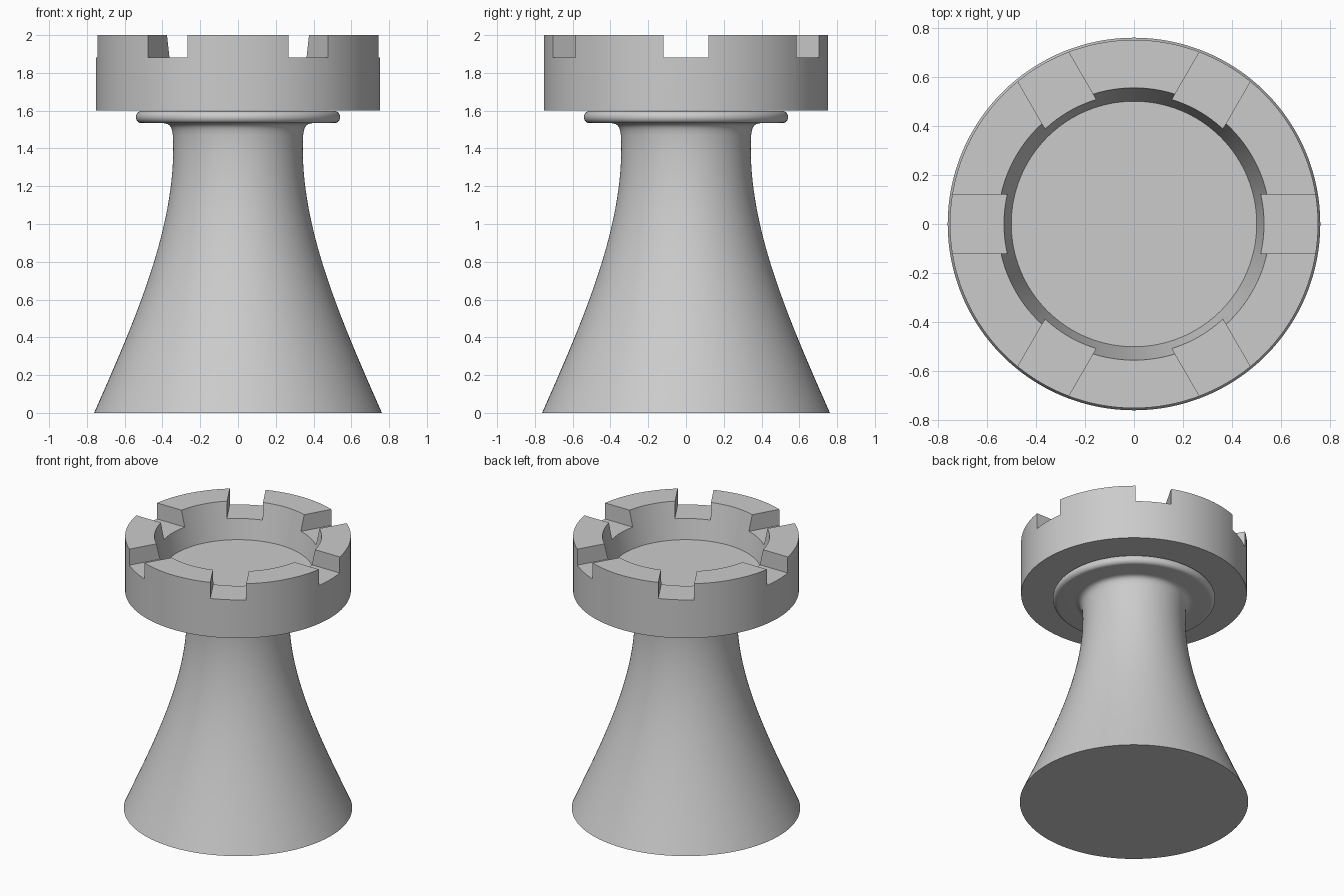
import bpy, bmesh, math
from mathutils import Vector, geometry

default = bpy.data.objects.get("Cube")
if default:
    bpy.data.objects.remove(default, do_unlink=True)

# One plain grey for the whole piece
grey = bpy.data.materials.new("plain grey")
grey.use_nodes = True
GREY = (0.6, 0.6, 0.6, 1)
grey.diffuse_color = GREY
grey.node_tree.nodes["Principled BSDF"].inputs["Base Color"].default_value = GREY


def add_object(name, bm):
    mesh = bpy.data.meshes.new(name)
    bm.to_mesh(mesh)
    bm.free()
    mesh.materials.append(grey)
    obj = bpy.data.objects.new(name, mesh)
    bpy.context.collection.objects.link(obj)
    return obj


def lathe(name, profile, steps=128):
    """Spin an (r, z) profile that starts and ends on the axis."""
    bm = bmesh.new()
    verts = [bm.verts.new((r, 0, z)) for r, z in profile]
    edges = [bm.edges.new(pair) for pair in zip(verts, verts[1:])]
    bmesh.ops.spin(bm, geom=verts + edges, cent=(0, 0, 0), axis=(0, 0, 1),
                   angle=math.tau, steps=steps, use_duplicate=False)
    bmesh.ops.remove_doubles(bm, verts=bm.verts, dist=0.0001)
    bmesh.ops.recalc_face_normals(bm, faces=bm.faces)
    return add_object(name, bm)


def bezier(points, count):
    a, b, c, d = [Vector((r, z, 0)) for r, z in points]
    return [(p.x, p.y) for p in geometry.interpolate_bezier(a, b, c, d, count)]


def select_only(obj):
    bpy.ops.object.select_all(action='DESELECT')
    obj.select_set(True)
    bpy.context.view_layer.objects.active = obj


# Flared body, fillet under the collar, and rounded collar
flank = bezier([(.762, 0), (.55, .48), (.343, .95), (.343, 1.4)], 32)
fillet = bezier([(.345, 1.47), (.35, 1.515), (.36, 1.534), (.40, 1.534)], 8)
bead = [(.51 + .031 * math.cos(a), 1.566 + .032 * math.sin(a))
        for a in (math.pi * (i / 12 - .5) for i in range(13))]
body = lathe("body", [(0, 0)] + flank + fillet + bead + [(0, 1.598)])

# Crown with a tapered bowl
crown = lathe("crown", [(0, 1.6), (.753, 1.6), (.753, 2), (.557, 2),
                        (.502, 1.74), (0, 1.74)])

# Six notches: three bars cut straight across the crown
for i in range(3):
    bm = bmesh.new()
    bmesh.ops.create_cube(bm, size=1)
    bmesh.ops.scale(bm, vec=(2, .24, .24), verts=bm.verts)
    bmesh.ops.translate(bm, vec=(0, 0, 2.002), verts=bm.verts)
    cutter = add_object("notch_cutter", bm)
    cutter.rotation_euler.z = i * math.pi / 3
    cutter.hide_render = True
    bpy.context.view_layer.update()
    cut = crown.modifiers.new("notch", 'BOOLEAN')
    cut.operation = 'DIFFERENCE'
    cut.solver = 'EXACT'
    cut.object = cutter
    select_only(crown)
    bpy.ops.object.modifier_apply(modifier=cut.name)
    bpy.data.objects.remove(cutter, do_unlink=True)

for obj in (body, crown):
    select_only(obj)
    bpy.ops.object.shade_smooth_by_angle(angle=math.radians(35))
